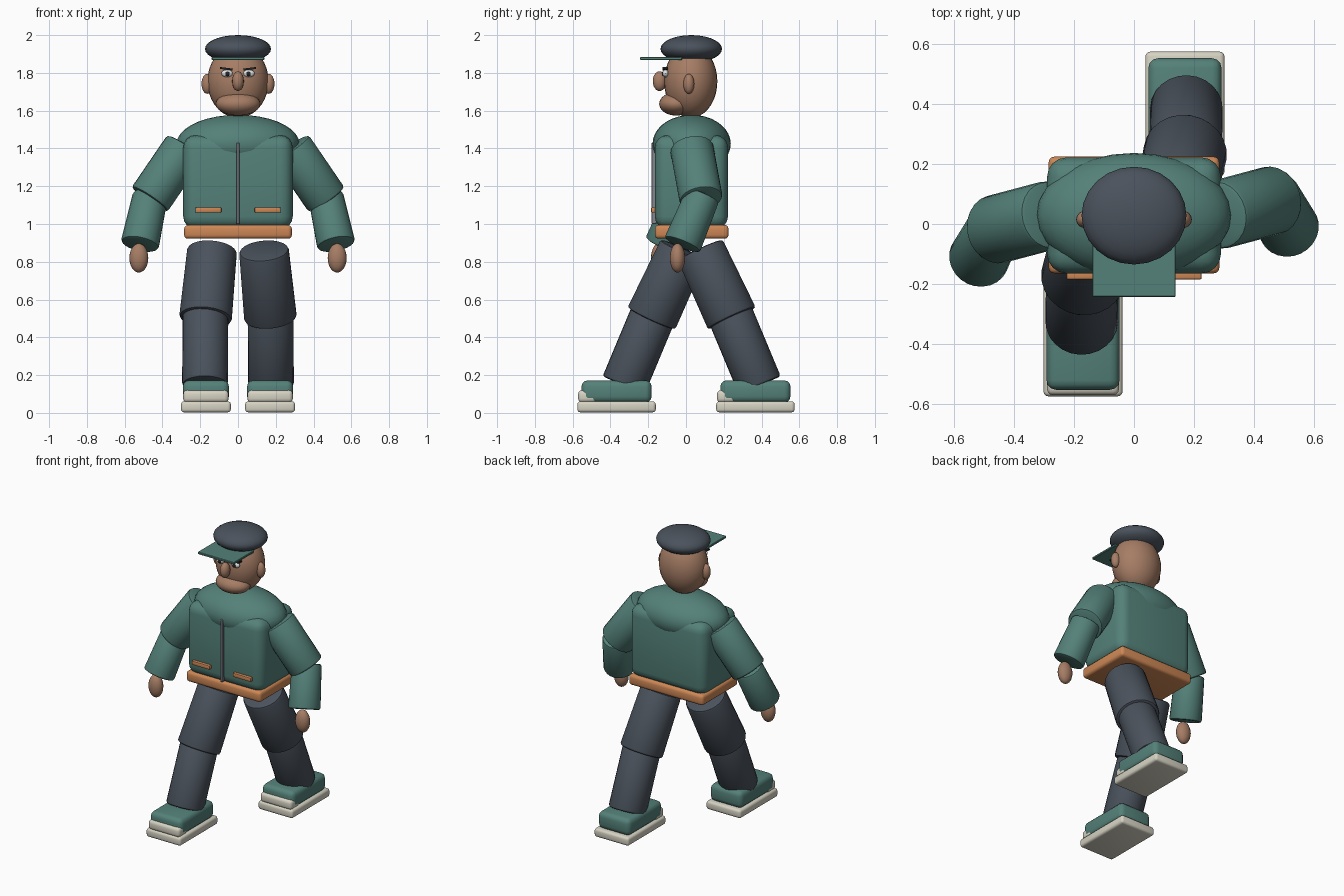
import bpy, bmesh, math
from mathutils import Vector, Matrix

if "Cube" in bpy.data.objects:
    bpy.data.objects.remove(bpy.data.objects["Cube"])


def material(name, r, g, b):
    m = bpy.data.materials.new(name)
    lin = [((c / 255 + 0.055) / 1.055) ** 2.4 for c in (r, g, b)]
    m.diffuse_color = (*lin, 1)
    m.use_nodes = True
    m.node_tree.nodes["Principled BSDF"].inputs["Base Color"].default_value = m.diffuse_color
    return m


TEAL = material("teal", 84, 129, 121)
SLATE = material("slate", 74, 82, 92)
ORANGE = material("orange", 205, 135, 85)
SKIN = material("skin", 166, 125, 101)
CREAM = material("cream", 214, 211, 195)
GREY = material("zip grey", 130, 134, 140)
WHITE = material("eye white", 225, 228, 228)
DARK = material("dark", 38, 36, 38)


def finish(name, bm, mat, angle=35):
    """Turn a bmesh into a shaded, coloured object."""
    me = bpy.data.meshes.new(name)
    bmesh.ops.recalc_face_normals(bm, faces=bm.faces)
    bm.to_mesh(me)
    bm.free()
    me.materials.append(mat)
    ob = bpy.data.objects.new(name, me)
    bpy.context.collection.objects.link(ob)
    bpy.ops.object.select_all(action='DESELECT')
    ob.select_set(True)
    bpy.context.view_layer.objects.active = ob
    bpy.ops.object.shade_smooth_by_angle(angle=math.radians(angle))
    return ob


def box(name, lo, hi, mat, bevel=0.0, segs=3, tilt=0.0):
    """Bevelled box between two corners, optionally rolled about y."""
    lo, hi = Vector(lo), Vector(hi)
    bm = bmesh.new()
    bmesh.ops.create_cube(bm, size=1)
    bmesh.ops.scale(bm, vec=hi - lo, verts=bm.verts)
    if bevel:
        bmesh.ops.bevel(bm, geom=bm.edges[:], offset=bevel, segments=segs,
                        profile=0.5, affect='EDGES')
    bm.transform(Matrix.Translation((lo + hi) / 2) @ Matrix.Rotation(tilt, 4, 'Y'))
    return finish(name, bm, mat)


def ball(name, centre, radii, mat, u=28, v=18):
    bm = bmesh.new()
    bmesh.ops.create_uvsphere(bm, u_segments=u, v_segments=v, radius=1)
    bmesh.ops.scale(bm, vec=radii, verts=bm.verts)
    bmesh.ops.translate(bm, vec=centre, verts=bm.verts)
    return finish(name, bm, mat)


def limb(name, a, b, ra, rb, mat, bevel=0.014):
    """Tapered cylinder from a to b with softened rims."""
    a, b = Vector(a), Vector(b)
    d = b - a
    bm = bmesh.new()
    bmesh.ops.create_cone(bm, cap_ends=True, segments=24, radius1=ra, radius2=rb,
                          depth=d.length)
    rims = [e for e in bm.edges if abs(e.verts[0].co.z - e.verts[1].co.z) < 1e-5]
    bmesh.ops.bevel(bm, geom=rims, offset=bevel, segments=2, profile=0.5,
                    affect='EDGES')
    rot = Vector((0, 0, 1)).rotation_difference(d).to_matrix().to_4x4()
    bm.transform(Matrix.Translation((a + b) / 2) @ rot)
    return finish(name, bm, mat)


# Jacket, zip, pockets and waistband
box("jacket_body", (-0.29, -0.165, 0.975), (0.29, 0.222, 1.47), TEAL, 0.065, 4)
ball("jacket_shoulders", (0, 0.03, 1.425), (0.325, 0.207, 0.153), TEAL)
box("zip", (-0.009, -0.182, 1.0), (0.009, -0.155, 1.43), GREY, 0.003, 1)
box("waistband", (-0.285, -0.165, 0.922), (0.285, 0.225, 0.995), ORANGE, 0.02)

for side, s in (("left", -1), ("right", 1)):
    box(side + "_pocket", (s * 0.157 - 0.069, -0.185, 1.06),
        (s * 0.157 + 0.069, -0.155, 1.088), ORANGE, 0.006, 2)

    # Arms swing by a different amount on each side
    swing = 0.05 * s
    shoulder = (s * 0.28, 0.03, 1.405)
    elbow = (s * 0.468, 0.03 + swing, 1.13)
    wrist = (s * 0.52, -0.07 + swing, 0.89)
    limb(side + "_upper_arm", shoulder, elbow, 0.115, 0.115, TEAL)
    limb(side + "_forearm", (s * 0.464, 0.038 + swing, 1.15), wrist, 0.093, 0.102, TEAL)
    ball(side + "_hand", (s * 0.525, -0.095 + swing, 0.82), (0.05, 0.04, 0.077), SKIN, 20, 14)

    # Legs in mid stride: the left one forward, the right one back
    hip = (s * 0.137, 0.03 + s * 0.045, 0.862)
    knee = (s * 0.172, 0.03 + s * 0.213, 0.50)
    ankle = (s * 0.175, 0.03 + s * 0.36, 0.147)
    limb(side + "_thigh", hip, knee, 0.132, 0.14, SLATE)
    limb(side + "_shin", (s * 0.172, 0.03 + s * 0.2, 0.53), ankle, 0.121, 0.121, SLATE)

    # Boots: both toes point to the front
    y = -0.575 if s < 0 else 0.16
    x0, x1 = s * 0.17 - 0.132, s * 0.17 + 0.132
    box(side + "_sole", (x0, y, 0.003), (x1, y + 0.415, 0.061), CREAM, 0.016)
    box(side + "_boot", (x0 + 0.01, y + 0.022, 0.055), (x1 - 0.01, y + 0.393, 0.172), TEAL, 0.032)
    box(side + "_toe_cap", (x0 + 0.012, y + 0.004, 0.055), (x1 - 0.012, y + 0.1, 0.12), CREAM, 0.02)

    # Ears, eyes and slanted brows
    ball(side + "_ear", (s * 0.163, 0.015, 1.742), (0.03, 0.029, 0.053), SKIN, 16, 12)
    ball(side + "_eye", (s * 0.058, -0.108, 1.797), (0.03, 0.016, 0.02), WHITE, 16, 10)
    ball(side + "_pupil", (s * 0.056, -0.121, 1.795), (0.012, 0.007, 0.013), DARK, 12, 8)
    box(side + "_brow", (s * 0.062 - 0.034, -0.124, 1.817),
        (s * 0.062 + 0.034, -0.095, 1.827), DARK, 0, 1, -s * 0.12)

# Head, jaw and nose
ball("head", (0, 0.025, 1.755), (0.162, 0.141, 0.193), SKIN)
ball("jaw", (0, -0.052, 1.636), (0.118, 0.09, 0.062), SKIN)
ball("nose", (0, -0.14, 1.756), (0.031, 0.036, 0.052), SKIN, 16, 12)

# Cap and visor
ball("cap", (0, 0.028, 1.927), (0.175, 0.163, 0.073), SLATE, 24, 14)
box("visor", (-0.139, -0.243, 1.869), (0.139, -0.02, 1.884), TEAL, 0.003, 1)
